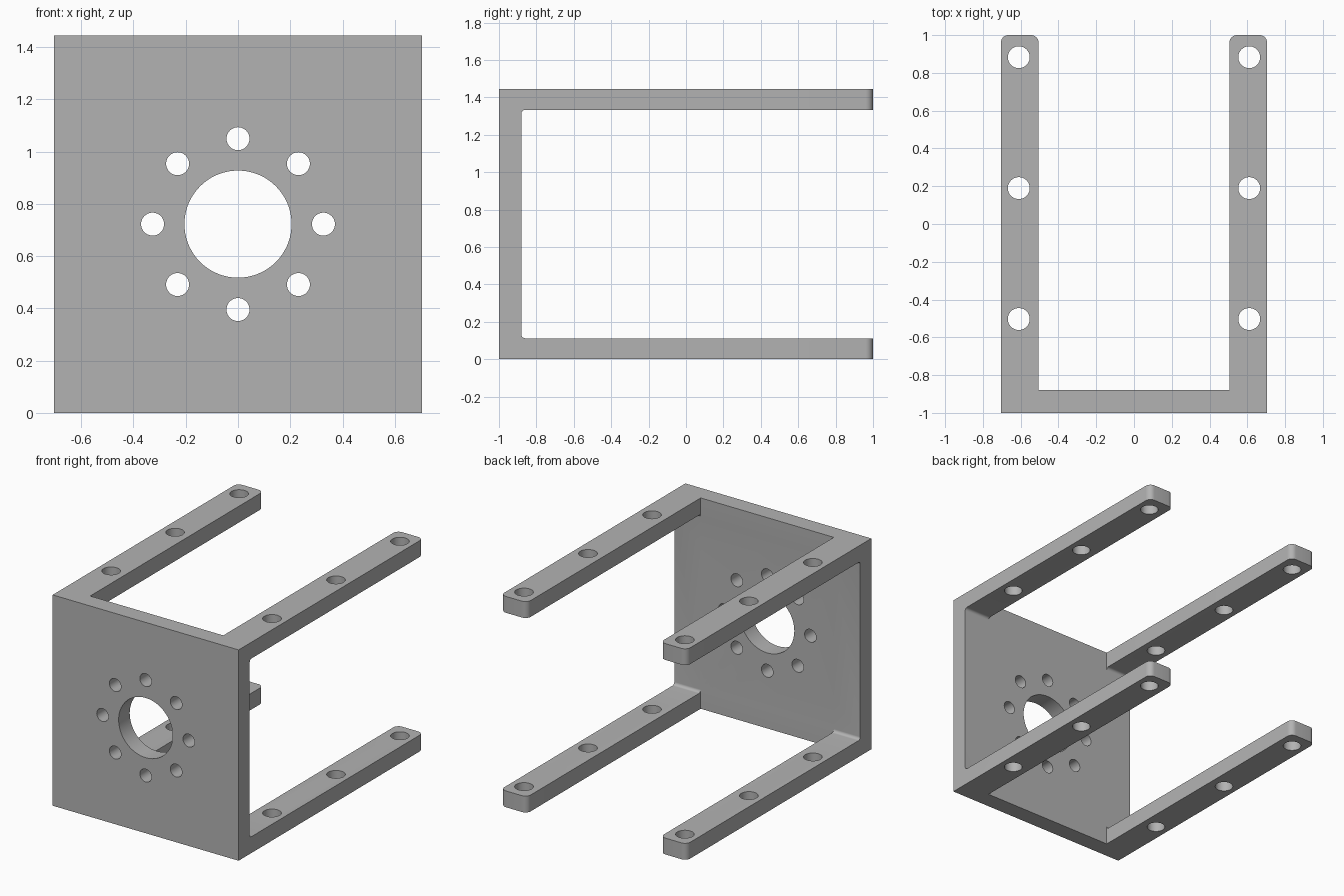
import bpy, bmesh
from math import cos, sin, pi, radians
from mathutils import Vector, Matrix

cube = bpy.data.objects.get("Cube")
if cube:
    bpy.data.objects.remove(cube, do_unlink=True)

HALF_W, HEIGHT, WALL, ARM_W = 0.705, 1.445, 0.112, 0.2
PLATE_BACK = -0.88
INNER_X = HALF_W - ARM_W


def arc(cx, cy, r, start, end, steps=8):
    """Points along an arc, angles in degrees."""
    angles = [radians(start + (end - start) * i / steps) for i in range(steps + 1)]
    return [(cx + r * cos(a), cy + r * sin(a)) for a in angles]


def prism(name, points, place, offset):
    """Extrude a flat outline; place maps (u, v) to a 3D point."""
    bm = bmesh.new()
    face = bm.faces.new([bm.verts.new(place(u, v)) for u, v in points])
    ext = bmesh.ops.extrude_face_region(bm, geom=[face])
    verts = [e for e in ext["geom"] if isinstance(e, bmesh.types.BMVert)]
    bmesh.ops.translate(bm, verts=verts, vec=Vector(offset))
    bmesh.ops.recalc_face_normals(bm, faces=bm.faces)
    return add_object(name, bm)


def add_object(name, bm):
    mesh = bpy.data.meshes.new(name)
    bm.to_mesh(mesh)
    bm.free()
    obj = bpy.data.objects.new(name, mesh)
    bpy.context.collection.objects.link(obj)
    return obj


def combine(obj, cutter, operation):
    """Apply a boolean and discard the helper."""
    mod = obj.modifiers.new(operation.lower(), "BOOLEAN")
    mod.operation, mod.solver, mod.object = operation, "EXACT", cutter
    bpy.context.view_layer.objects.active = obj
    bpy.ops.object.modifier_apply(modifier=mod.name)
    bpy.data.objects.remove(cutter, do_unlink=True)


# C-shaped side profile with filleted inner corners
r = 0.02
side = [(-1, 0), (1.1, 0), (1.1, WALL)]
side += arc(PLATE_BACK + r, WALL + r, r, 270, 180)
side += arc(PLATE_BACK + r, HEIGHT - WALL - r, r, 180, 90)
side += [(1.1, HEIGHT - WALL), (1.1, HEIGHT), (-1, HEIGHT)]
bracket = prism("mounting_bracket", side,
                lambda y, z: (-HALF_W - 0.1, y, z), (2 * HALF_W + 0.2, 0, 0))

# U-shaped plan with rounded arm tips
c = 0.04
right_half = [(HALF_W, -1.1)]
right_half += arc(HALF_W - c, 1 - c, c, 0, 90)
right_half += arc(INNER_X + c, 1 - c, c, 90, 180)
right_half += [(INNER_X, PLATE_BACK)]
plan = right_half + [(-x, y) for x, y in reversed(right_half)]
combine(bracket, prism("plan_helper", plan, lambda x, y: (x, y, -0.1),
                       (0, 0, HEIGHT + 0.2)), "INTERSECT")

# Centre bore and bolt circle in the plate, bolt holes through the arms
bm = bmesh.new()


def drill(radius, depth, matrix, segments=40):
    bmesh.ops.create_cone(bm, cap_ends=True, segments=segments, radius1=radius,
                          radius2=radius, depth=depth, matrix=matrix)


turn = Matrix.Rotation(pi / 2, 4, "X")
mid = HEIGHT / 2
drill(0.205, 0.3, Matrix.Translation((0, -0.94, mid)) @ turn, 72)
for i in range(8):
    a = i * pi / 4
    spot = (0.327 * cos(a), -0.94, mid + 0.327 * sin(a))
    drill(0.044, 0.3, Matrix.Translation(spot) @ turn)
for x in (-0.61, 0.61):
    for y in (-0.503, 0.19, 0.883):
        drill(0.058, HEIGHT + 0.4, Matrix.Translation((x, y, mid)))
combine(bracket, add_object("drill_helper", bm), "DIFFERENCE")

# Plain grey metal
metal = bpy.data.materials.new("grey_metal")
metal.use_nodes = True
grey = (0.45, 0.45, 0.45, 1)
metal.diffuse_color = grey
metal.node_tree.nodes["Principled BSDF"].inputs["Base Color"].default_value = grey
bracket.data.materials.clear()
bracket.data.materials.append(metal)

# Smooth bores and fillets, crisp edges
bpy.ops.object.select_all(action="DESELECT")
bracket.select_set(True)
bpy.context.view_layer.objects.active = bracket
bpy.ops.object.shade_smooth_by_angle(angle=radians(30))
